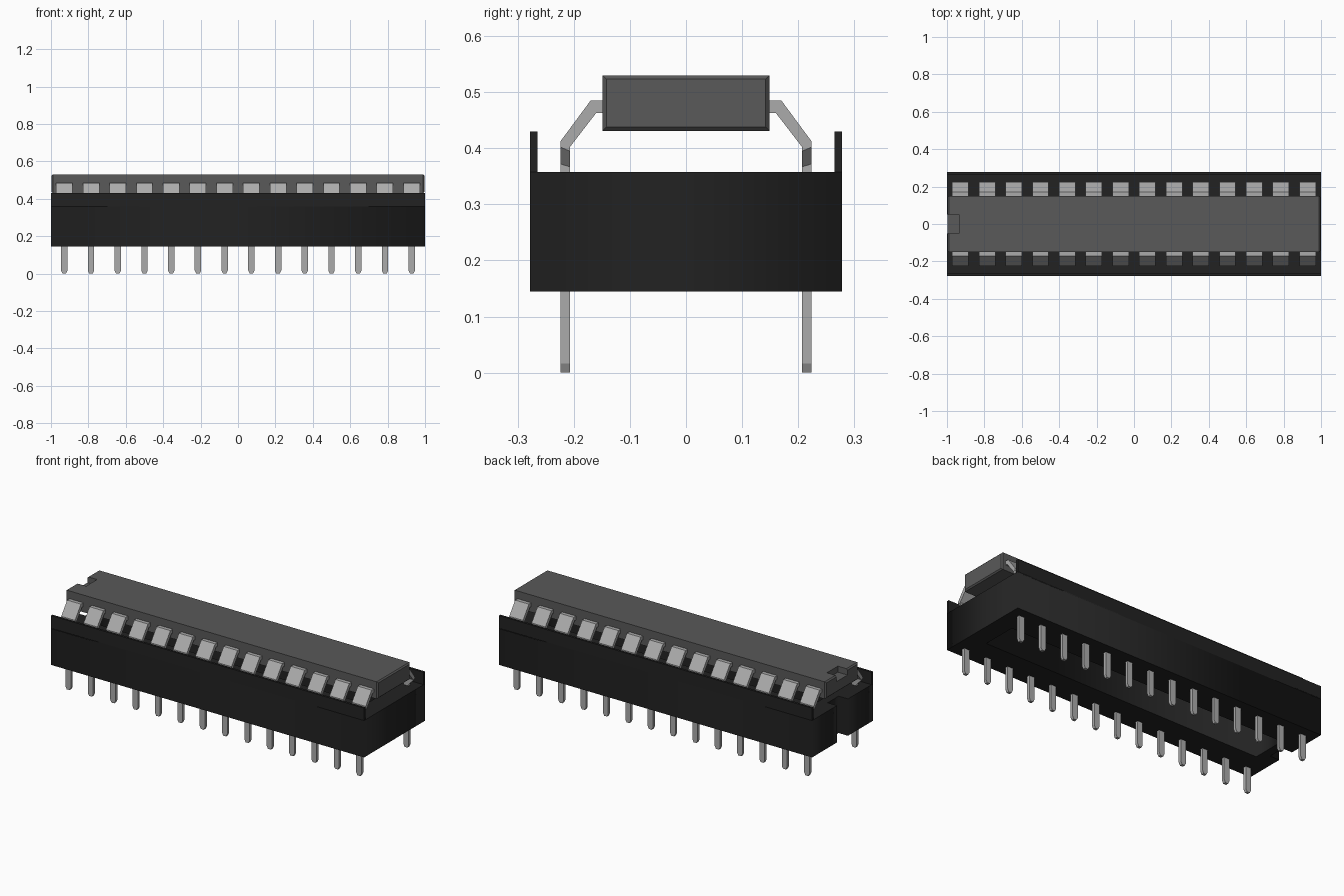
import bpy
import bmesh

if "Cube" in bpy.data.objects:
    bpy.data.objects.remove(bpy.data.objects["Cube"], do_unlink=True)


def material(name, value):
    mat = bpy.data.materials.new(name)
    mat.use_nodes = True
    colour = (value, value, value, 1)
    mat.diffuse_color = colour
    mat.node_tree.nodes["Principled BSDF"].inputs["Base Color"].default_value = colour
    return mat


BLACK = material("socket black plastic", 0.016)
GREY = material("chip grey plastic", 0.1)
METAL = material("lead metal", 0.41)


def add_mesh(name, bm, mat):
    bmesh.ops.recalc_face_normals(bm, faces=bm.faces)
    mesh = bpy.data.meshes.new(name)
    bm.to_mesh(mesh)
    bm.free()
    mesh.materials.append(mat)
    obj = bpy.data.objects.new(name, mesh)
    bpy.context.collection.objects.link(obj)
    return obj


def loft(bm, sections):
    """Join four-cornered sections into a capped solid."""
    rings = [[bm.verts.new(p) for p in s] for s in sections]
    for a, b in zip(rings, rings[1:]):
        for i in range(4):
            j = (i + 1) % 4
            bm.faces.new((a[i], a[j], b[j], b[i]))
    bm.faces.new(rings[0])
    bm.faces.new(rings[-1])


def box(name, low, high, mat):
    bm = bmesh.new()
    (x0, y0, z0), (x1, y1, z1) = low, high
    loft(bm, [[(x, y0, z0), (x, y1, z0), (x, y1, z1), (x, y0, z1)] for x in (x0, x1)])
    return add_mesh(name, bm, mat)


def make_active(obj):
    bpy.ops.object.select_all(action="DESELECT")
    obj.select_set(True)
    bpy.context.view_layer.objects.active = obj


# Socket body: notched outline with a long central opening
HALF_Y, BASE, DECK, RIM = 0.278, 0.145, 0.358, 0.43
outer = [(1, -HALF_Y), (1, HALF_Y), (-1, HALF_Y), (-1, 0.05),
         (-0.94, 0.05), (-0.94, -0.05), (-1, -0.05), (-1, -HALF_Y)]
opening = [(0.89, -0.1), (0.89, 0.1), (-0.89, 0.1), (-0.89, -0.1)]
curve = bpy.data.curves.new("socket_body", "CURVE")
curve.dimensions = "2D"
curve.fill_mode = "BOTH"
curve.extrude = (DECK - BASE) / 2
for outline in (outer, opening):
    spline = curve.splines.new("POLY")
    spline.points.add(len(outline) - 1)
    for point, (x, y) in zip(spline.points, outline):
        point.co = (x, y, 0, 1)
    spline.use_cyclic_u = True
curve.materials.append(BLACK)
socket = bpy.data.objects.new("socket_body", curve)
socket.location.z = (DECK + BASE) / 2
bpy.context.collection.objects.link(socket)
make_active(socket)
bpy.ops.object.convert(target="MESH")

# Thin raised rims along both long sides
for side, label in ((-1, "front"), (1, "back")):
    y0, y1 = sorted((side * HALF_Y, side * 0.265))
    box(label + "_rim", (-1, y0, DECK - 0.005), (1, y1, RIM), BLACK)

# Chip body with chamfered ends
bm = bmesh.new()
sections = []
for x, inset in ((-0.997, 0.007), (-0.99, 0), (0.99, 0), (0.997, 0.007)):
    y, z0, z1 = 0.149 - inset, 0.431 + inset, 0.53 - inset
    sections.append([(x, -y, z0), (x, y, z0), (x, y, z1), (x, -y, z1)])
loft(bm, sections)
chip = add_mesh("chip_body", bm, GREY)

# Orientation notch cut in the chip's top at the right end
cutter = box("notch_cutter", (-1.1, -0.05, 0.495), (-0.935, 0.05, 0.6), GREY)
cutter.hide_render = True
cut = chip.modifiers.new("notch", "BOOLEAN")
cut.operation = "DIFFERENCE"
cut.solver = "EXACT"
cut.object = cutter
make_active(chip)
bpy.ops.object.modifier_apply(modifier=cut.name)
bpy.data.objects.remove(cutter, do_unlink=True)

# Bent leads: outer y, z, inner y, z and half width down the path
WIDE, NARROW = 0.044, 0.017
path = [(0.14, 0.485, 0.14, 0.463, WIDE),
        (0.17, 0.485, 0.16, 0.463, WIDE),
        (0.224, 0.412, 0.207, 0.402, WIDE),
        (0.224, 0.402, 0.207, 0.395, WIDE),
        (0.224, 0.372, 0.207, 0.367, NARROW),
        (0.224, 0.016, 0.207, 0.016, NARROW),
        (0.224, 0, 0.207, 0, 0.009)]
COUNT = 14
PITCH = 1.857 / (COUNT - 1)
for side, label in ((-1, "front"), (1, "back")):
    bm = bmesh.new()
    for n in range(COUNT):
        x = (n - (COUNT - 1) / 2) * PITCH
        loft(bm, [[(x - w, side * yo, zo), (x + w, side * yo, zo),
                   (x + w, side * yi, zi), (x - w, side * yi, zi)]
                  for yo, zo, yi, zi, w in path])
    add_mesh(label + "_leads", bm, METAL)
